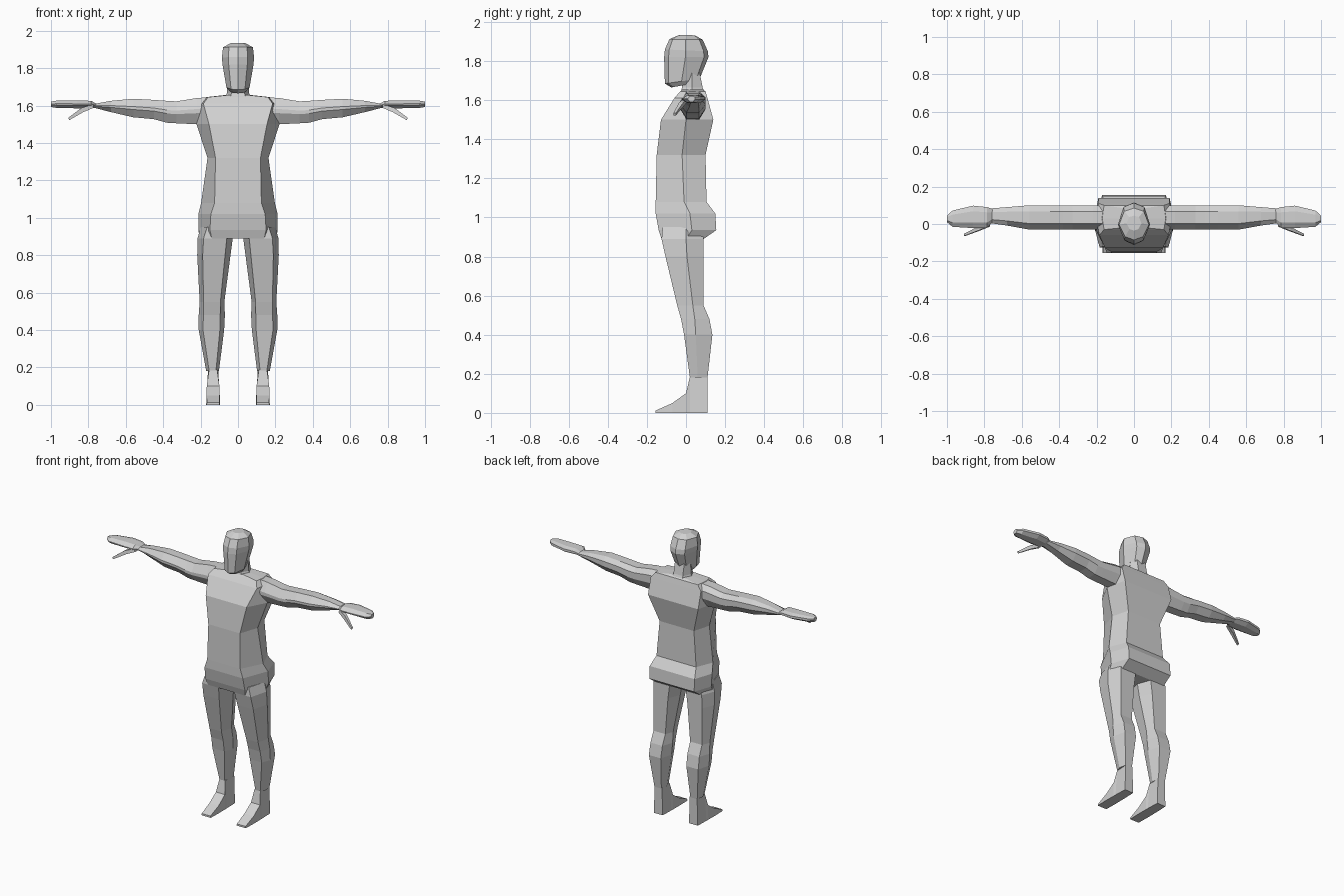
import bpy, bmesh
from mathutils import Vector

skin = bpy.data.materials.new("plain grey")
skin.diffuse_color = (0.64, 0.64, 0.64, 1)


def loft(name, rings, mirror=False):
    """Skin a list of equal-sized point rings and cap both ends."""
    bm = bmesh.new()
    loops = [[bm.verts.new(p) for p in ring] for ring in rings]
    n = len(loops[0])
    for a, b in zip(loops, loops[1:]):
        for i in range(n):
            j = (i + 1) % n
            bm.faces.new((a[i], a[j], b[j], b[i]))
    bm.faces.new(loops[0])
    bm.faces.new(loops[-1])
    bmesh.ops.recalc_face_normals(bm, faces=bm.faces)
    me = bpy.data.meshes.new(name)
    bm.to_mesh(me)
    bm.free()
    me.materials.append(skin)
    ob = bpy.data.objects.new(name, me)
    bpy.context.collection.objects.link(ob)
    if mirror:
        ob.modifiers.new("mirror", "MIRROR")
    return ob


def body_ring(z, cx, w, f, b, yf, ym, yb):
    """Hexagon: flat front of half width f, side ridge w at ym, flat back b."""
    return [(cx - f, yf, z), (cx + f, yf, z), (cx + w, ym, z),
            (cx + b, yb, z), (cx - b, yb, z), (cx - w, ym, z)]


# Torso: z, half width, front half, back half, front y, ridge y, back y
torso = [
    (0.89, 0.205, 0.14, 0.17, -0.125, 0.00, 0.09),
    (0.935, 0.212, 0.15, 0.17, -0.14, 0.03, 0.155),
    (1.02, 0.212, 0.145, 0.17, -0.155, 0.02, 0.15),
    (1.08, 0.197, 0.125, 0.15, -0.155, -0.01, 0.105),
    (1.32, 0.163, 0.12, 0.13, -0.15, -0.02, 0.10),
    (1.50, 0.222, 0.155, 0.19, -0.128, 0.00, 0.14),
    (1.61, 0.20, 0.185, 0.19, -0.06, 0.02, 0.11),
    (1.645, 0.17, 0.16, 0.16, -0.03, 0.03, 0.10),
    (1.655, 0.08, 0.06, 0.06, -0.02, 0.03, 0.085),
]
loft("torso", [body_ring(z, 0, *r) for z, *r in torso])

# Legs: z, centre x, half width, front half, back half, front y, ridge y, back y
legs = [
    (0.95, 0.115, 0.085, 0.05, 0.05, -0.12, 0.0, 0.08),
    (0.89, 0.122, 0.094, 0.062, 0.06, -0.125, 0.0, 0.09),
    (0.80, 0.129, 0.089, 0.06, 0.055, -0.105, 0.005, 0.09),
    (0.55, 0.139, 0.066, 0.045, 0.045, -0.045, 0.035, 0.09),
    (0.48, 0.140, 0.070, 0.045, 0.045, -0.025, 0.045, 0.12),
    (0.40, 0.142, 0.068, 0.045, 0.045, -0.01, 0.05, 0.135),
    (0.18, 0.136, 0.034, 0.018, 0.026, 0.02, 0.06, 0.11),
]
loft("leg", [body_ring(*r) for r in legs], mirror=True)

# Feet: slices from heel to toe as y, half width low, half width high, top z
foot = [(0.11, 0.033, 0.028, 0.185), (0.02, 0.036, 0.022, 0.185),
        (0.00, 0.036, 0.034, 0.10), (-0.07, 0.037, 0.035, 0.05),
        (-0.155, 0.035, 0.033, 0.012)]
loft("foot", [[(0.133 - lo, y, 0), (0.133 + lo, y, 0),
               (0.133 + hi, y, top), (0.133 - hi, y, top)]
              for y, lo, hi, top in foot], mirror=True)


def limb_ring(x, y0, y1, z0, z1):
    """Chamfered slice of an arm across x."""
    dy, dz = (y1 - y0) * 0.25, (z1 - z0) * 0.42
    return [(x, y0 + dy, z0), (x, y1 - dy, z0), (x, y1, z0 + dz),
            (x, y1, z1 - dz * 0.5), (x, y1 - dy, z1), (x, y0 + dy, z1),
            (x, y0, z1 - dz), (x, y0, z0 + dz)]


# Arms and hands: x, y range, z range
arm = [(0.14, -0.03, 0.10, 1.50, 1.645), (0.22, -0.03, 0.10, 1.50, 1.64),
       (0.33, -0.03, 0.10, 1.505, 1.622), (0.38, -0.03, 0.10, 1.508, 1.625),
       (0.45, -0.03, 0.10, 1.527, 1.63), (0.56, -0.03, 0.10, 1.537, 1.636),
       (0.68, -0.008, 0.09, 1.565, 1.625), (0.77, 0.005, 0.083, 1.588, 1.608)]
loft("arm", [limb_ring(*r) for r in arm], mirror=True)
hand = [(0.755, 0.01, 0.08, 1.59, 1.608), (0.785, -0.02, 0.09, 1.585, 1.625),
        (0.86, -0.022, 0.098, 1.585, 1.627), (0.97, -0.015, 0.072, 1.587, 1.626),
        (1.0, 0.01, 0.045, 1.592, 1.621)]
loft("hand", [limb_ring(*r) for r in hand], mirror=True)


def thumb_ring(c, s):
    return [Vector(c) + Vector(o) * s for o in
            ((-0.5, -1, -1), (-0.5, 1, -1), (0.5, 1, 1), (0.5, -1, 1))]


loft("thumb", [thumb_ring((0.775, -0.005, 1.597), 0.009),
               thumb_ring((0.83, -0.025, 1.577), 0.011),
               thumb_ring((0.905, -0.058, 1.528), 0.006)], mirror=True)

# Neck
loft("neck", [body_ring(1.63, 0, 0.075, 0.045, 0.04, -0.03, 0.03, 0.10),
              body_ring(1.665, 0, 0.06, 0.035, 0.035, -0.02, 0.03, 0.085),
              body_ring(1.74, 0, 0.055, 0.035, 0.035, -0.03, 0.03, 0.07)])


def head_ring(w, yf, yb, zf, zb):
    """Eight-sided head slice, tilted from front height zf to back height zb."""
    out = []
    for u, t in ((0, 0), (0.6, 0.1), (1, 0.48), (0.65, 0.9), (0, 1),
                 (-0.65, 0.9), (-1, 0.48), (-0.6, 0.1)):
        out.append((u * w, yf + (yb - yf) * t, zf + (zb - zf) * t))
    return out


# Head: half width, front y, back y, front z, back z
head = [(0.045, -0.075, 0.055, 1.665, 1.69), (0.062, -0.108, 0.07, 1.685, 1.71),
        (0.083, -0.112, 0.115, 1.82, 1.82), (0.086, -0.108, 0.112, 1.86, 1.85),
        (0.08, -0.085, 0.085, 1.912, 1.91), (0.04, -0.035, 0.045, 1.934, 1.932)]
loft("head", [head_ring(*r) for r in head])
